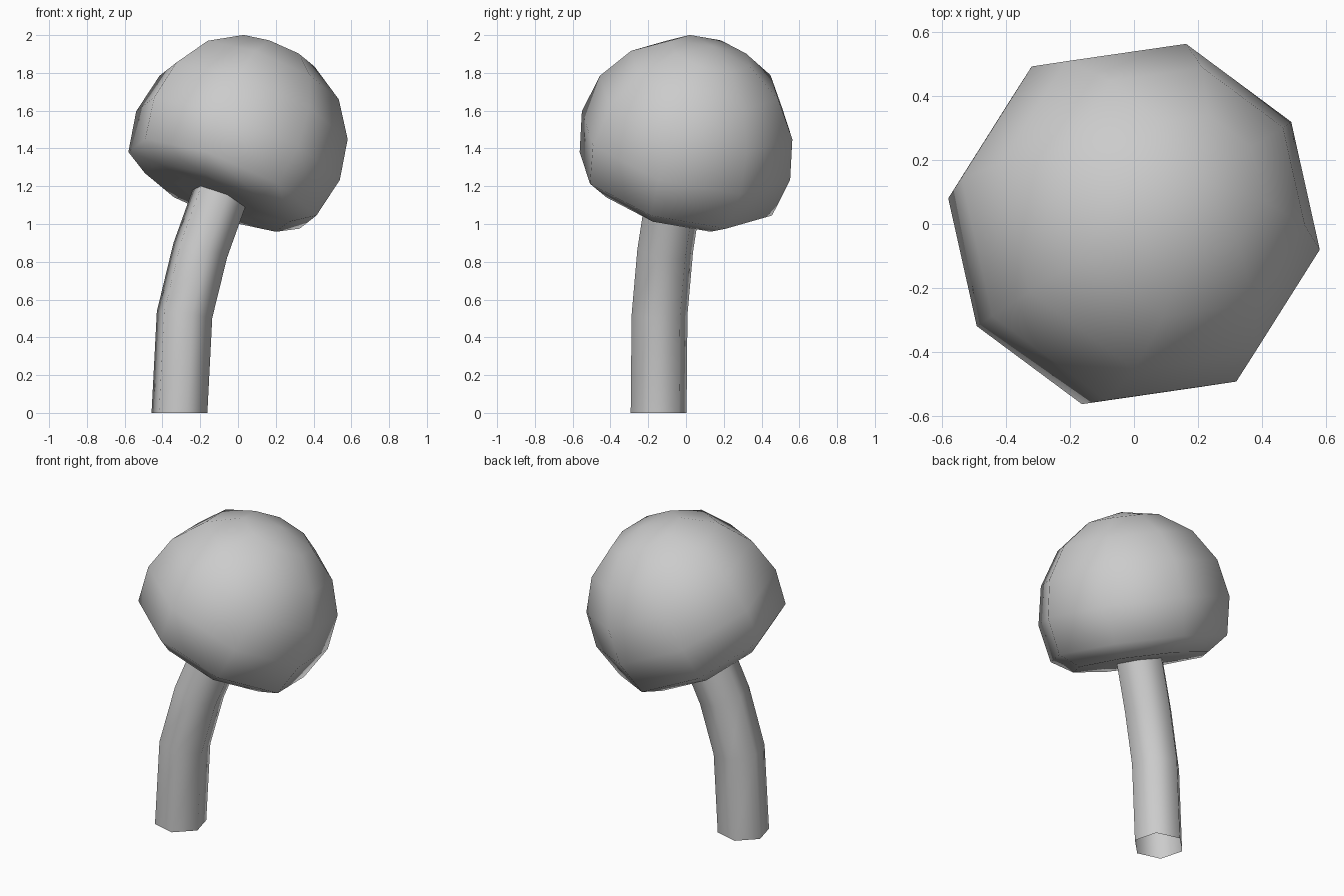
import bpy, bmesh, math
from mathutils import Matrix, Vector

cube = bpy.data.objects.get("Cube")
if cube:
    bpy.data.objects.remove(cube, do_unlink=True)

# One plain grey for the whole mushroom
grey = bpy.data.materials.new("plain_grey")
grey.use_nodes = True
grey.diffuse_color = (0.6, 0.6, 0.6, 1)
grey.node_tree.nodes["Principled BSDF"].inputs["Base Color"].default_value = (0.6, 0.6, 0.6, 1)


def finish(name, bm):
    """Turn a bmesh into a smooth-shaded object."""
    bmesh.ops.recalc_face_normals(bm, faces=bm.faces)
    for face in bm.faces:
        face.smooth = True
    mesh = bpy.data.meshes.new(name)
    bm.to_mesh(mesh)
    bm.free()
    mesh.materials.append(grey)
    obj = bpy.data.objects.new(name, mesh)
    bpy.context.collection.objects.link(obj)
    return obj


# Cap: coarse sphere with its underside pressed flat, leaning to one side
bm = bmesh.new()
bmesh.ops.create_uvsphere(bm, u_segments=8, v_segments=8, radius=0.587)
for v in bm.verts:
    v.co.z = max(v.co.z, -0.305)
lean = Matrix.Rotation(math.radians(33), 4, "Z") @ Matrix.Rotation(math.radians(26), 4, "Y")
bm.transform(Matrix.Translation((0, 0, 1.415)) @ lean)
finish("mushroom_cap", bm)

# Stem: open six-sided tube bending up into the cap
path = [Vector(p) for p in ((-0.31, -0.145, 0), (-0.283, -0.14, 0.52),
                            (-0.2, -0.11, 0.86), (-0.06, -0.05, 1.25))]
bm = bmesh.new()
rings = []
for i, centre in enumerate(path):
    tangent = path[min(i + 1, len(path) - 1)] - path[max(i - 1, 0)]
    if i == 0:
        tangent = Vector((0, 0, 1))
    turn = Vector((0, 0, 1)).rotation_difference(tangent)
    ring = []
    for k in range(6):
        a = math.radians(45 + 60 * k)
        offset = Vector((math.cos(a), math.sin(a), 0)) * 0.153
        ring.append(bm.verts.new(centre + turn @ offset))
    rings.append(ring)
for low, high in zip(rings, rings[1:]):
    for k in range(6):
        n = (k + 1) % 6
        bm.faces.new((low[k], low[n], high[n], high[k]))
finish("mushroom_stem", bm)
